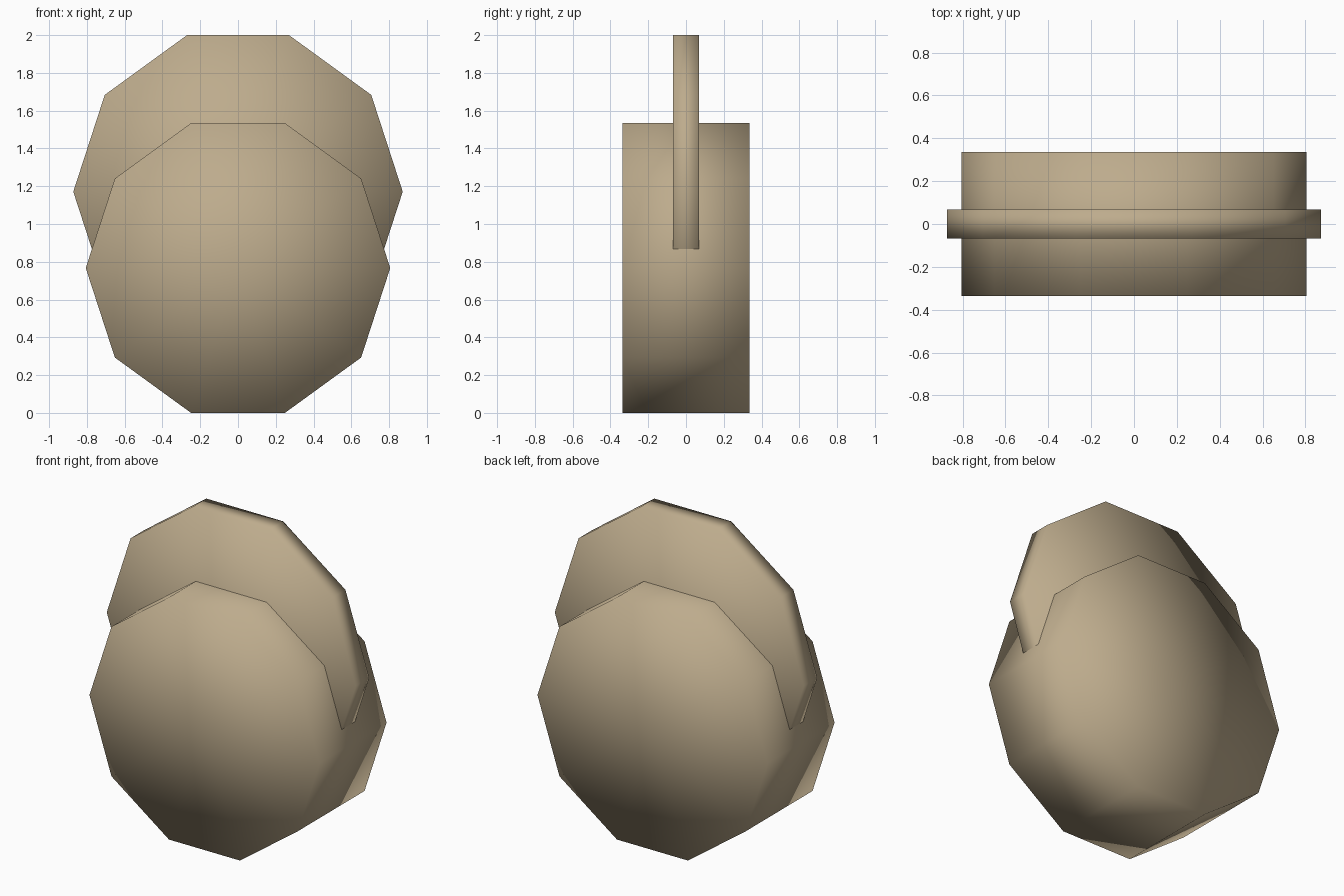
import bpy, bmesh
from math import cos, sin, pi

if "Cube" in bpy.data.objects:
    bpy.data.objects.remove(bpy.data.objects["Cube"])

SIDES = 10

# Warm tan-brown shared by both discs
tan = bpy.data.materials.new("tan")
tan.diffuse_color = (0.51, 0.41, 0.265, 1)
tan.use_nodes = True
tan.node_tree.nodes["Principled BSDF"].inputs["Base Color"].default_value = tan.diffuse_color


def disc(name, radius, depth, z):
    """Upright ten-sided disc with its axis along y and fan caps."""
    bm = bmesh.new()
    rings, hubs = [], []
    for y in (-depth / 2, depth / 2):
        rings.append([bm.verts.new((radius * cos(2 * pi * i / SIDES), y,
                                    z + radius * sin(2 * pi * i / SIDES)))
                      for i in range(SIDES)])
        hubs.append(bm.verts.new((0, y, z)))
    front, back = rings
    for i in range(SIDES):
        j = (i + 1) % SIDES
        bm.faces.new((front[i], back[i], back[j], front[j]))
        bm.faces.new((hubs[0], front[i], front[j]))
        bm.faces.new((hubs[1], back[j], back[i]))
    bmesh.ops.recalc_face_normals(bm, faces=bm.faces)
    for f in bm.faces:
        f.smooth = True
    mesh = bpy.data.meshes.new(name)
    bm.to_mesh(mesh)
    bm.free()
    mesh.materials.append(tan)
    obj = bpy.data.objects.new(name, mesh)
    bpy.context.collection.objects.link(obj)
    return obj


# Thick lower disc resting on the ground
disc("thick_lower_disc", 0.806, 0.67, 0.767)

# Thin, slightly larger disc sunk into the top of the lower one
disc("thin_upper_disc", 0.872, 0.135, 1.171)
